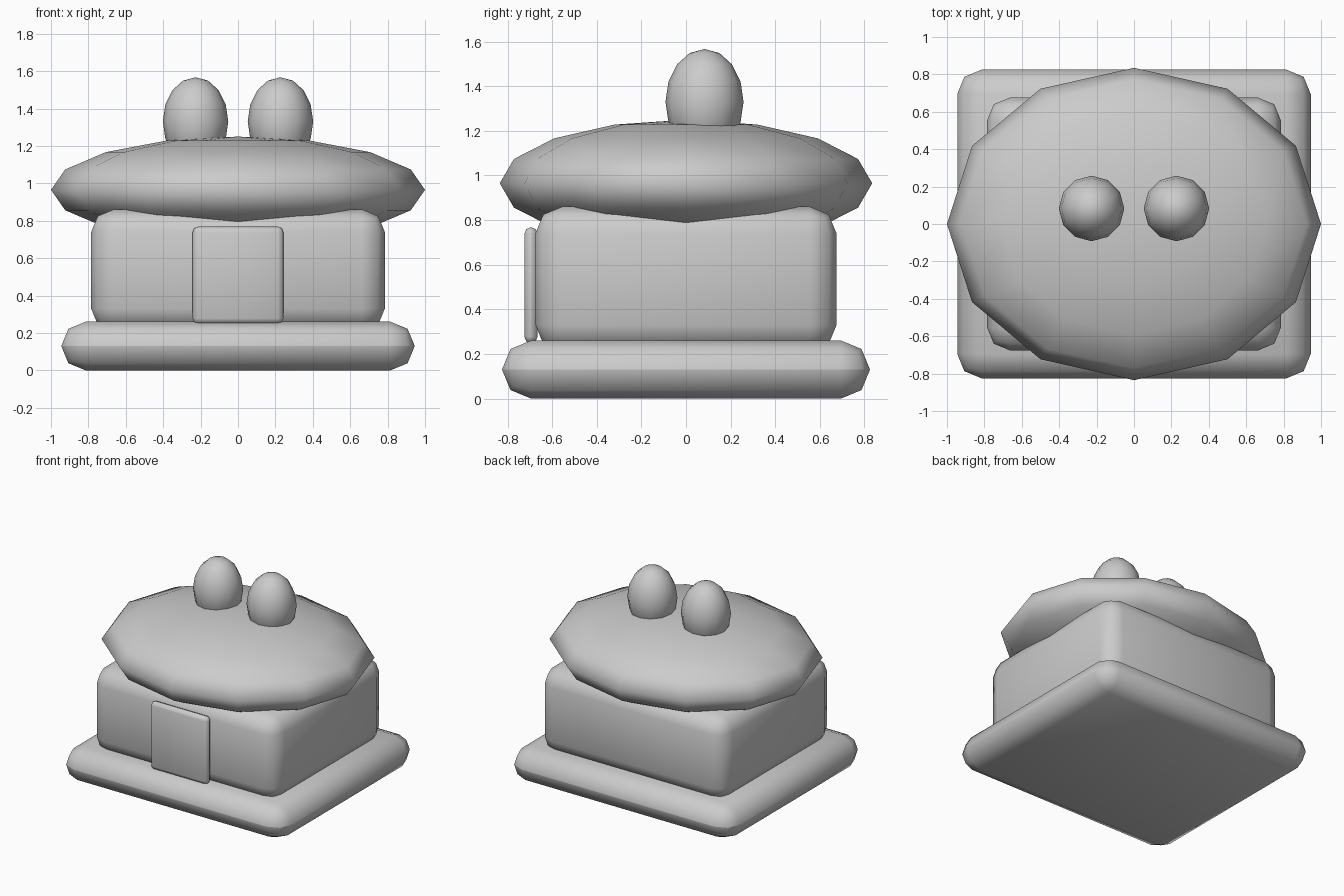
import bpy

if "Cube" in bpy.data.objects:
    bpy.data.objects.remove(bpy.data.objects["Cube"])

clay = bpy.data.materials.new("plain grey")
clay.diffuse_color = (0.6, 0.6, 0.6, 1.0)
clay.use_nodes = True
clay.node_tree.nodes["Principled BSDF"].inputs["Base Color"].default_value = clay.diffuse_color


def finish(name):
    ob = bpy.context.object
    ob.name = name
    bpy.ops.object.transform_apply(location=False, rotation=False, scale=True)
    ob.data.materials.append(clay)
    bpy.ops.object.shade_smooth()
    return ob


def soft_box(name, lo, hi, bevel):
    centre = [(a + b) / 2 for a, b in zip(lo, hi)]
    bpy.ops.mesh.primitive_cube_add(size=1, location=centre)
    bpy.context.object.scale = [b - a for a, b in zip(lo, hi)]
    ob = finish(name)
    mod = ob.modifiers.new("rounded edges", 'BEVEL')
    mod.width = bevel
    mod.segments = 2
    return ob


def ellipsoid(name, centre, radii):
    bpy.ops.mesh.primitive_uv_sphere_add(segments=12, ring_count=8, radius=1,
                                         location=centre)
    bpy.context.object.scale = radii
    return finish(name)


# Base slab, main block and front door panel
soft_box("base", (-0.945, -0.825, 0), (0.945, 0.825, 0.26), 0.13)
soft_box("body", (-0.785, -0.675, 0.21), (0.785, 0.675, 0.86), 0.12)
soft_box("door", (-0.243, -0.725, 0.248), (0.243, -0.665, 0.768), 0.03)

# Flattened dome roof
ellipsoid("roof", (0, 0, 0.965), (1.0, 0.835, 0.285))

# Two knobs on the roof
for side, label in ((-1, "left"), (1, "right")):
    ellipsoid(label + "_knob", (side * 0.227, 0.083, 1.33), (0.175, 0.175, 0.237))
